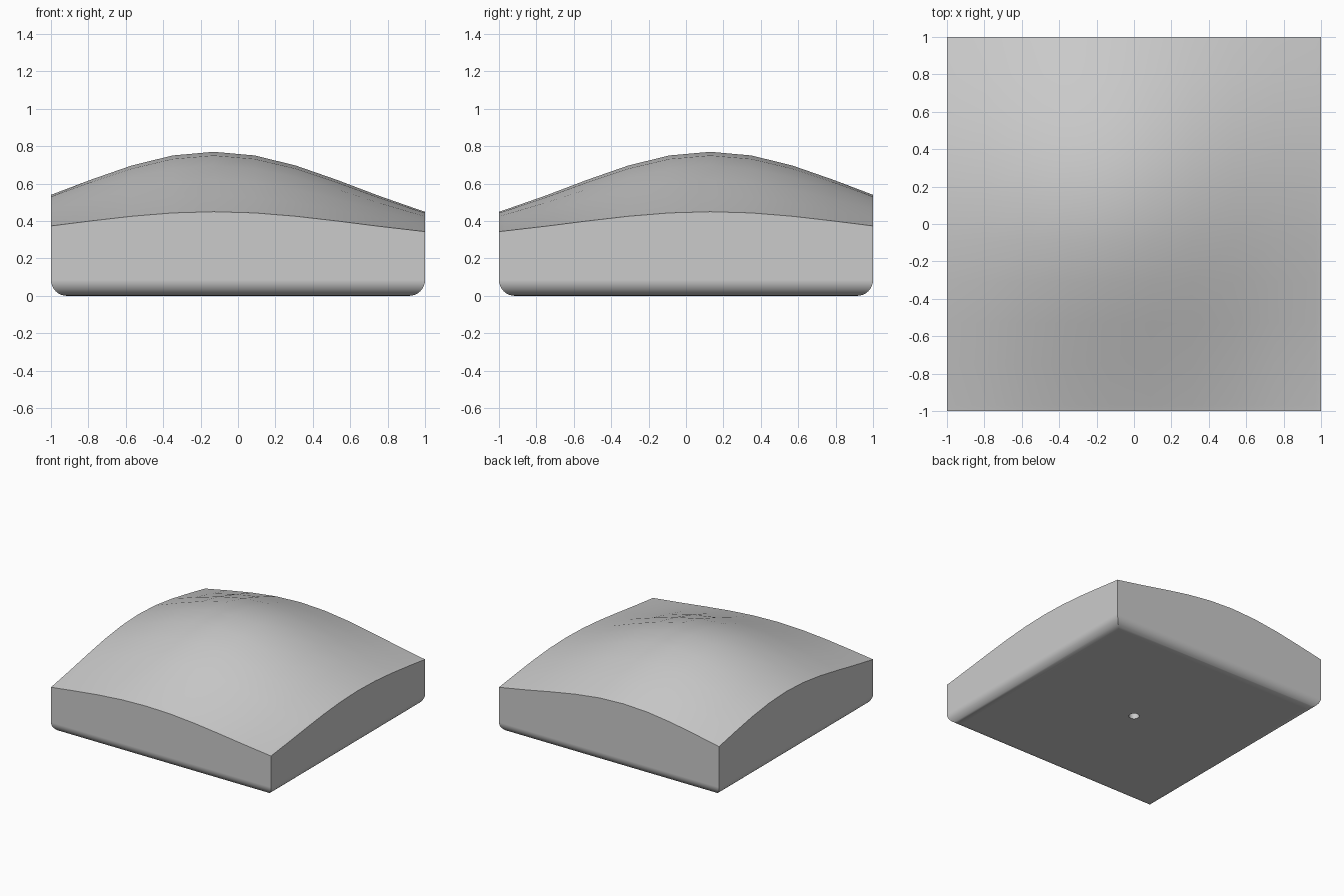
import bpy, bmesh, math
from mathutils import Vector

cube = bpy.data.objects.get("Cube")
if cube:
    bpy.data.objects.remove(cube, do_unlink=True)

PEAK_X, PEAK_Y = -0.13, 0.13      # crown of the dome
STEP = 0.22                       # spacing of the dome's grid
BLANK = 0.3                       # height of the block before doming


def dome_height(x, y):
    d2 = (x - PEAK_X) ** 2 + (y - PEAK_Y) ** 2
    return 0.291 + 0.479 * math.exp(-d2 / 1.156)


grey = bpy.data.materials.new("plain grey")
grey.use_nodes = True
colour = (0.6, 0.6, 0.6, 1)
grey.diffuse_color = colour
grey.node_tree.nodes["Principled BSDF"].inputs["Base Color"].default_value = colour

# Square block with rounded bottom edges
bm = bmesh.new()
bmesh.ops.create_cube(bm, size=2)
for v in bm.verts:
    v.co.z = BLANK if v.co.z > 0 else 0
bottom_edges = [e for e in bm.edges if all(v.co.z < 0.01 for v in e.verts)]
bmesh.ops.bevel(bm, geom=bottom_edges, offset=0.085, segments=8,
                profile=0.5, affect='EDGES')

# Cut the top into a grid and raise it into the dome
for axis, peak in ((Vector((1, 0, 0)), PEAK_X), (Vector((0, 1, 0)), PEAK_Y)):
    for k in range(-5, 6):
        c = peak + k * STEP
        if abs(c) < 0.995:
            top = [f for f in bm.faces if f.calc_center_median().z > BLANK - 0.001]
            geom = set(top)
            for f in top:
                geom.update(f.edges)
                geom.update(f.verts)
            bmesh.ops.bisect_plane(bm, geom=list(geom), plane_co=axis * c,
                                   plane_no=axis, dist=1e-5)
for v in bm.verts:
    if v.co.z > BLANK - 0.001:
        v.co.z = dome_height(v.co.x, v.co.y)
bmesh.ops.recalc_face_normals(bm, faces=bm.faces)

mesh = bpy.data.meshes.new("domed_block")
bm.to_mesh(mesh)
bm.free()
block = bpy.data.objects.new("domed_block", mesh)
bpy.context.collection.objects.link(block)
mesh.materials.append(grey)

# Small round hole in the middle of the underside
bpy.ops.mesh.primitive_cylinder_add(vertices=24, radius=0.04, depth=0.3)
cutter = bpy.context.object
cutter.name = "hole_cutter"
cutter.data.materials.append(grey)
cutter.hide_render = True
hole = block.modifiers.new("hole", 'BOOLEAN')
hole.operation = 'DIFFERENCE'
hole.solver = 'EXACT'
hole.object = cutter

bpy.ops.object.select_all(action='DESELECT')
block.select_set(True)
bpy.context.view_layer.objects.active = block
bpy.ops.object.modifier_apply(modifier=hole.name)
bpy.data.objects.remove(cutter, do_unlink=True)

# Smooth dome and rounding, crisp rim and corners
bpy.ops.object.shade_smooth_by_angle(angle=math.radians(30))
block.modifiers.new("even_shading", 'WEIGHTED_NORMAL').keep_sharp = True
